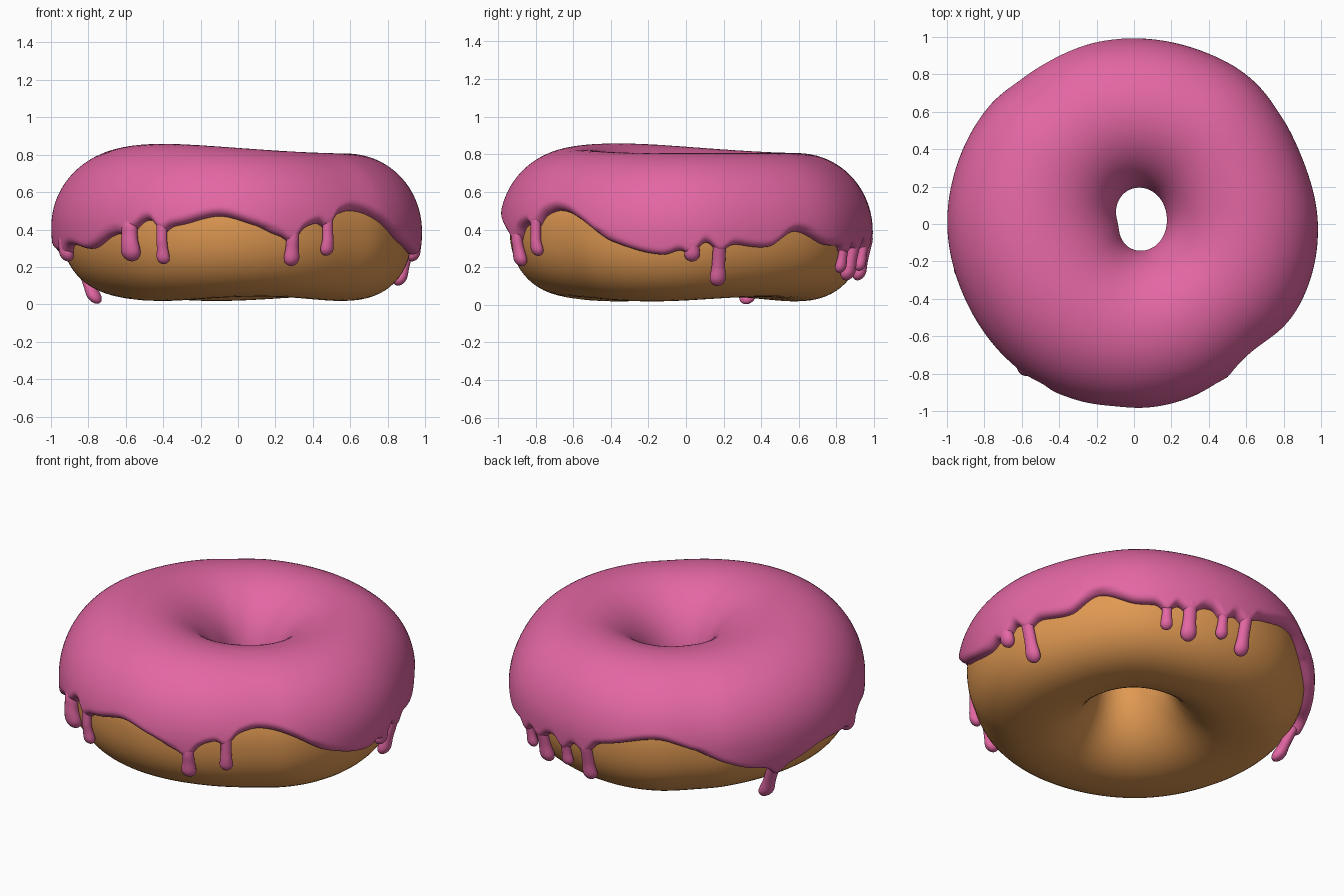
import bpy, bmesh
from math import sin, cos, pi, radians, degrees, sqrt, exp, asin

if "Cube" in bpy.data.objects:
    bpy.data.objects.remove(bpy.data.objects["Cube"])

T = 0.055           # icing thickness
NT = 480            # columns around the ring

# angle (degrees from +x, counter-clockwise) -> value round the ring
OUTER = [(0, .985), (20, .968), (33, .975), (52, 1.0), (70, .995), (90, .995), (113, 1.0),
         (128, .985), (140, 1.0), (165, 1.0), (180, 1.0), (205, .99), (235, .995), (270, .993),
         (295, .97), (312, .958), (325, .98), (342, .99)]
EDGE = [(0, .31), (6, .34), (15, .325), (28, .31), (38, .39), (51, .32), (65, .33), (75, .34),
        (85, .34), (98, .39), (115, .45), (128, .39), (137, .32), (148, .26), (162, .25),
        (175, .30), (190, .29), (203, .32), (215, .30), (224, .36), (239, .45), (249, .42),
        (264, .47), (276, .42), (284, .37), (294, .42), (304, .47), (312, .50), (322, .46),
        (335, .34), (352, .27)]
# drips: angle, lowest z, radius, inward slope
DRIPS = [(2, .23, .042, .2), (11, .10, .043, .3), (61, .17, .034, .2), (69, .13, .045, .25),
         (81, .18, .035, .2), (90, .13, .042, .25), (157, .003, .045, .45), (195, .23, .045, .2),
         (233, .23, .055, .2), (245, .215, .036, .2), (288, .205, .042, .2), (301, .26, .037, .2)]


def ring_value(table, deg):
    """Smooth periodic interpolation of a table."""
    deg %= 360
    n = len(table)
    i = max(k for k in range(n) if table[k][0] <= deg)
    a0, p1 = table[i]
    a1, p2 = table[(i + 1) % n]
    p0, p3 = table[i - 1][1], table[(i + 2) % n][1]
    t = (deg - a0) / ((a1 - a0) % 360)
    m1, m2 = (p2 - p0) / 2, (p3 - p1) / 2
    return ((2*t**3 - 3*t*t + 1) * p1 + (t**3 - 2*t*t + t) * m1
            + (3*t*t - 2*t**3) * p2 + (t**3 - t*t) * m2)


def spow(v, e):
    return (1 if v >= 0 else -1) * abs(v) ** e


def ring(th):
    """Centre radius, half width, centre z, half height of the dough at an angle."""
    ro = ring_value(OUTER, degrees(th)) - T
    ri = .195 + .045 * cos(th) + .025 * sin(th) - .017 * cos(2 * th)
    top = .808 + .052 * (.5 + .5 * cos(th - radians(222))) ** 3 - T
    bot = .03 + .012 * sin(3 * th - 0.6)
    return (ro + ri) / 2, (ro - ri) / 2, (top + bot) / 2, (top - bot) / 2


def section(th, phi, off=0.0):
    """Point on the ring: phi 0 is outside, 90 degrees is the top."""
    R, a, c, h = ring(th)
    e = 1.0 if cos(phi) < 0 else (0.98 if sin(phi) > 0 else 0.87)
    r = R + (a + off) * spow(cos(phi), e)
    z = c + (h + off) * spow(sin(phi), e)
    return r * cos(th), r * sin(th), z


def bridge(bm, rings, wrap_rings, wrap_section):
    n = len(rings[0])
    for A, B in zip(rings, rings[1:] + rings[:1] if wrap_rings else rings[1:]):
        for j in range(n if wrap_section else n - 1):
            bm.faces.new((A[j], B[j], B[(j + 1) % n], A[(j + 1) % n]))


def finish(bm, name, color):
    bmesh.ops.recalc_face_normals(bm, faces=bm.faces[:])
    me = bpy.data.meshes.new(name)
    bm.to_mesh(me)
    bm.free()
    ob = bpy.data.objects.new(name, me)
    bpy.context.collection.objects.link(ob)
    mat = bpy.data.materials.new(name)
    mat.diffuse_color = (*color, 1)
    mat.use_nodes = True
    mat.node_tree.nodes["Principled BSDF"].inputs["Base Color"].default_value = mat.diffuse_color
    me.materials.append(mat)
    for p in me.polygons:
        p.use_smooth = True


# dough ring
bm = bmesh.new()
rings = []
for i in range(160):
    th = 2 * pi * i / 160
    rings.append([bm.verts.new(section(th, 2 * pi * j / 64)) for j in range(64)])
bridge(bm, rings, True, True)
finish(bm, "dough", (.75, .32, .085))

# icing shell with a wavy, rounded rim that flares into each drip
bm = bmesh.new()
rings = []
NS = 72
for i in range(NT):
    th = 2 * pi * i / NT
    edge = ring_value(EDGE, degrees(th))
    for deg, low, rad, slope in DRIPS:
        d = (degrees(th) - deg + 180) % 360 - 180
        edge -= .05 * exp(-(d / (rad * 68)) ** 2)
    R, a, c, h = ring(th)
    s = (edge - c) / h
    p0 = asin(max(-.95, spow(s, 1 / (0.98 if s > 0 else 0.87))))
    p1 = radians(177 + 2 * sin(3 * th))
    col = []
    for j in range(NS + 1):
        t = .5 - .5 * cos(pi * j / NS)
        phi = p0 + (p1 - p0) * t
        d = min(phi - p0, p1 - phi) / .11
        thick = T * sqrt(max(0, 1 - (1 - d) ** 2)) if d < 1 else T
        col.append(bm.verts.new(section(th, phi, thick - .002)))
    rings.append(col)
bridge(bm, rings, True, False)

# drips hanging from the rim: narrow neck, round bulb
for deg, low, rad, slope in DRIPS:
    th = radians(deg)
    top = max(ring_value(EDGE, deg) + .05, low + .16)
    base = ring_value(OUTER, deg) - T + .024
    rings = []
    for k in range(25):
        z = top + (low - top) * sin(k / 24 * pi / 2)
        up = (z - low) / rad
        if up < 1:
            w = rad * sqrt(max(.0004, 1 - (1 - up) ** 2))
        else:
            w = rad * (.82 + .18 * exp(-(up - 1) ** 2))
        if top - z < .05:
            w *= sqrt(max(.01, (top - z) / .05))
        r = base - slope * max(0, .34 - z)
        loop = []
        for j in range(20):
            q = 2 * pi * j / 20
            x, y = r + .85 * w * cos(q), w * sin(q)
            loop.append(bm.verts.new((x * cos(th) - y * sin(th), x * sin(th) + y * cos(th), z)))
        rings.append(loop)
    bridge(bm, rings, False, True)
    bm.faces.new(rings[0])
    bm.faces.new(rings[-1])
finish(bm, "icing", (.77, .135, .37))
